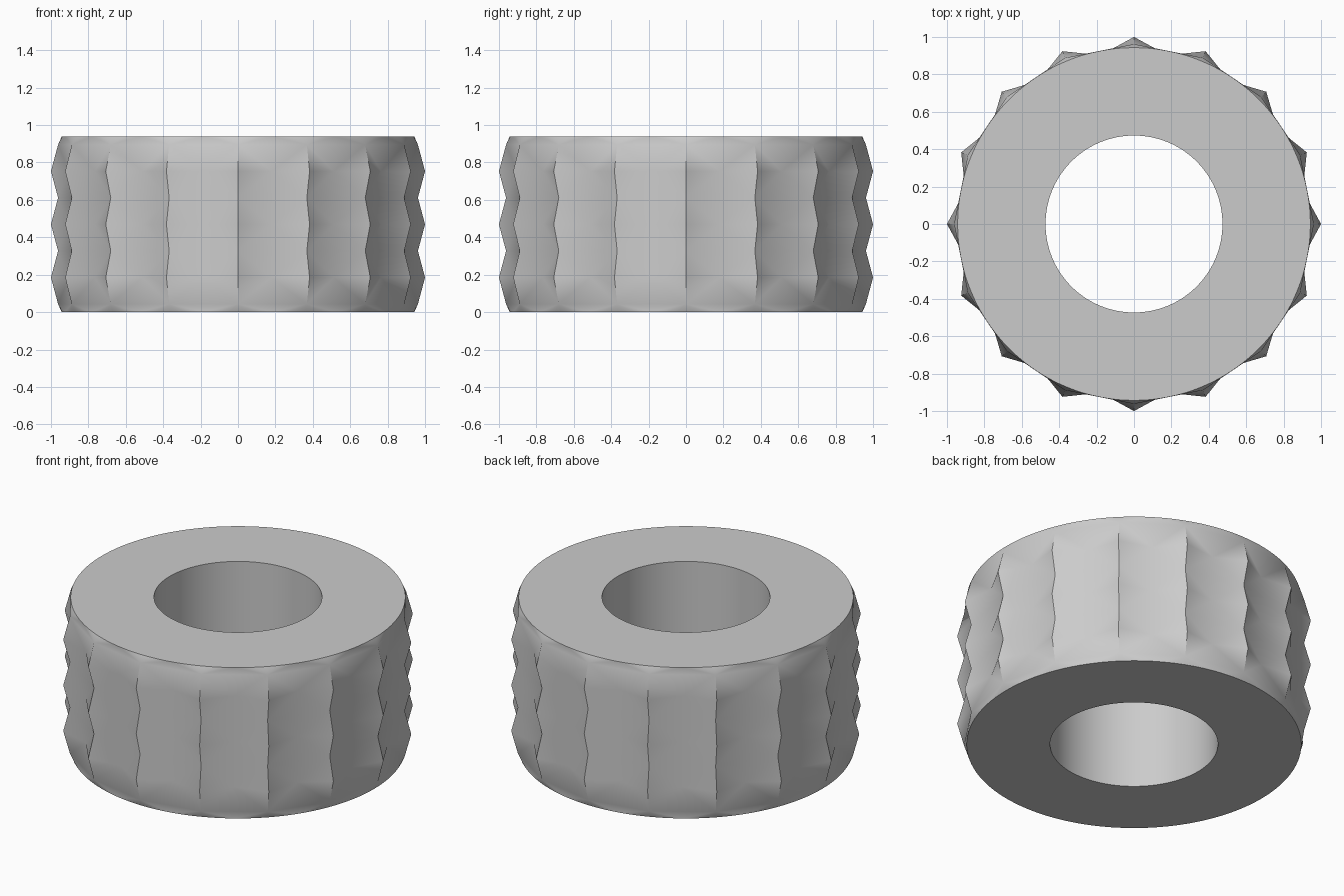
import bpy, bmesh, math

if "Cube" in bpy.data.objects:
    bpy.data.objects.remove(bpy.data.objects["Cube"])

N = 16            # stud columns
SUB = 8           # rim segments per column
H = 0.938         # height
R_CAP, R_BORE = 0.943, 0.473
R_PEAK, R_DIP, R_PIT = 1.0, 0.962, 0.92
HALF = 0.142      # half height of a stud
ROWS = 3
Z0 = H / 2 - ROWS * HALF

grey = bpy.data.materials.new("grey")
grey.diffuse_color = (0.6, 0.6, 0.6, 1)
grey.use_nodes = True
grey.node_tree.nodes["Principled BSDF"].inputs["Base Color"].default_value = grey.diffuse_color

bm = bmesh.new()


def ring(r, z, n, offset=0.0):
    return [bm.verts.new((r * math.cos(math.tau * (i + offset) / n),
                          r * math.sin(math.tau * (i + offset) / n), z)) for i in range(n)]


def face(*v):
    bm.faces.new(v)


# Stud columns: alternating dips and peaks, with pits halfway between columns
cols = [ring(R_PEAK if k % 2 else R_DIP, Z0 + k * HALF, N) for k in range(2 * ROWS + 1)]
pits = [ring(R_PIT, Z0 + (2 * r + 1) * HALF, N, 0.5) for r in range(ROWS)]
for r in range(ROWS):
    low, mid, high = cols[2 * r:2 * r + 3]
    for i in range(N):
        j = (i + 1) % N
        loop = [low[i], low[j], mid[j], high[j], high[i], mid[i]]
        for a, b in zip(loop, loop[1:] + loop[:1]):
            face(a, b, pits[r][i])

# Smooth rims, bore and flat ends
M = N * SUB
for z, edge in ((0, cols[0]), (H, cols[-1])):
    rim = ring(R_CAP, z, M)
    bore = ring(R_BORE, z, M)
    for i in range(M):
        j = (i + 1) % M
        face(rim[i], rim[j], bore[j], bore[i])
        c = i // SUB + (1 if i % SUB >= SUB // 2 else 0)
        face(rim[i], rim[j], edge[c % N])
    for i in range(N):
        face(edge[i], edge[(i + 1) % N], rim[i * SUB + SUB // 2])
    if z == 0:
        first_bore = bore
for i in range(M):
    j = (i + 1) % M
    face(first_bore[i], first_bore[j], bore[j], bore[i])

bmesh.ops.recalc_face_normals(bm, faces=bm.faces)
mesh = bpy.data.meshes.new("knurled_ring")
bm.to_mesh(mesh)
bm.free()
mesh.materials.append(grey)
obj = bpy.data.objects.new("knurled_ring", mesh)
bpy.context.collection.objects.link(obj)
bpy.context.view_layer.objects.active = obj
obj.select_set(True)
bpy.ops.object.shade_smooth_by_angle(angle=math.radians(30))
